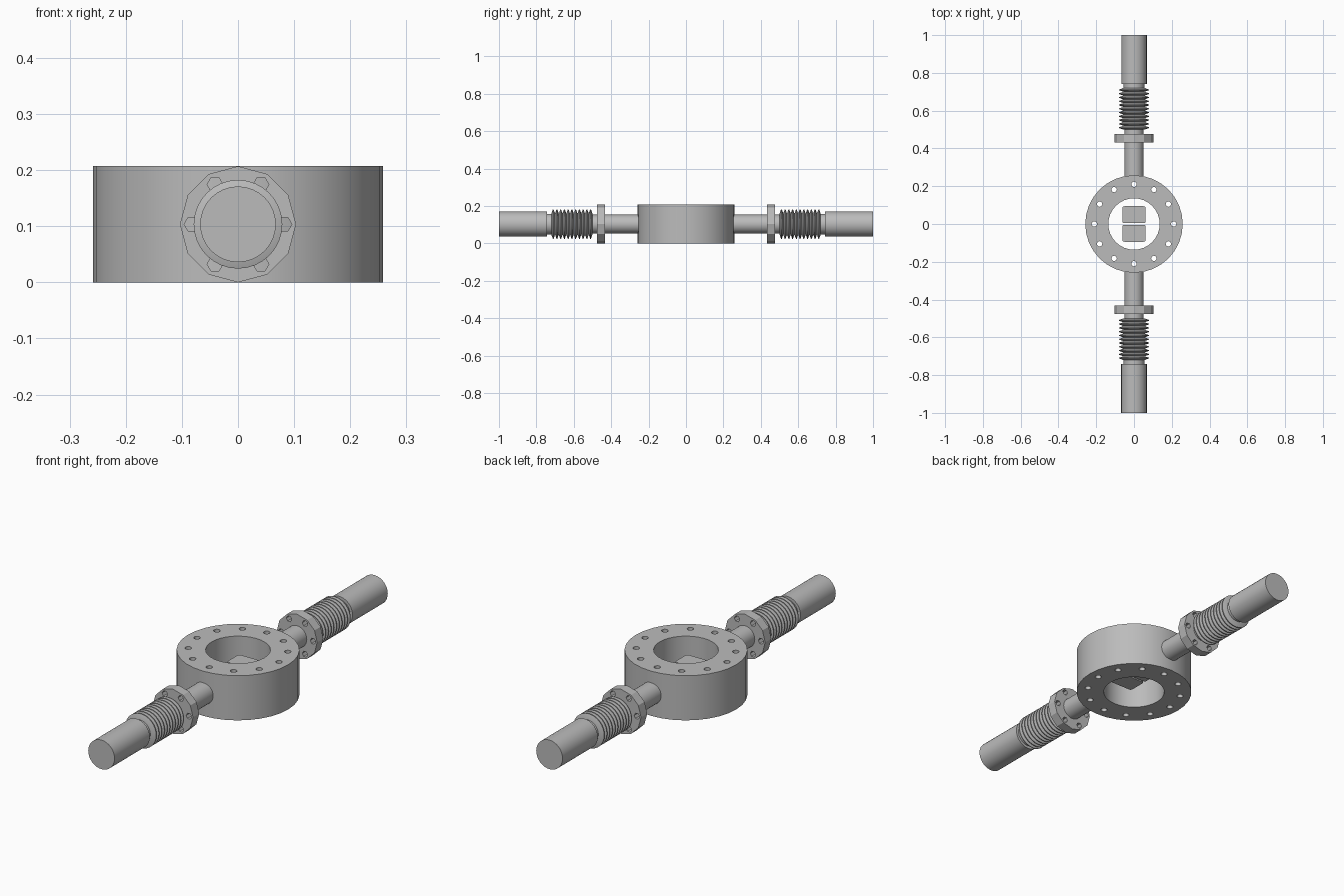
import bpy, bmesh
from math import cos, sin, pi, radians
from mathutils import Matrix, Vector

cube = bpy.data.objects.get("Cube")
if cube:
    bpy.data.objects.remove(cube, do_unlink=True)

MID = 0.1035          # height of the shared pipe axis
metal = bpy.data.materials.new("grey_metal")
metal.use_nodes = True
GREY = (0.5, 0.5, 0.5, 1)
metal.diffuse_color = GREY
metal.node_tree.nodes["Principled BSDF"].inputs["Base Color"].default_value = GREY


def lathe(bm, profile, sides, matrix=Matrix()):
    """Revolve (radius, height) points about z and cap both ends."""
    rings = []
    for r, h in profile:
        ring = []
        for i in range(sides):
            a = 2 * pi * i / sides
            ring.append(bm.verts.new(matrix @ Vector((r * cos(a), r * sin(a), h))))
        rings.append(ring)
    for low, high in zip(rings, rings[1:]):
        for i in range(sides):
            j = (i + 1) % sides
            bm.faces.new((low[i], low[j], high[j], high[i]))
    bm.faces.new(rings[0][::-1])
    bm.faces.new(rings[-1])


def make_object(name, bm):
    bmesh.ops.recalc_face_normals(bm, faces=bm.faces)
    mesh = bpy.data.meshes.new(name)
    bm.to_mesh(mesh)
    bm.free()
    mesh.materials.append(metal)
    ob = bpy.data.objects.new(name, mesh)
    bpy.context.collection.objects.link(ob)
    return ob


def solid(name, profile, sides, matrix=Matrix()):
    bm = bmesh.new()
    lathe(bm, profile, sides, matrix)
    return make_object(name, bm)


def cut(ob, cutter):
    """Subtract the cutter, bake the result and discard the cutter."""
    mod = ob.modifiers.new("holes", "BOOLEAN")
    mod.operation = "DIFFERENCE"
    mod.solver = "EXACT"
    mod.object = cutter
    cutter.hide_render = True
    bpy.context.view_layer.update()
    graph = bpy.context.evaluated_depsgraph_get()
    baked = bpy.data.meshes.new_from_object(ob.evaluated_get(graph))
    ob.modifiers.clear()
    ob.data = baked
    bpy.data.objects.remove(cutter, do_unlink=True)


def smooth(ob):
    ob.data.shade_smooth()
    ob.data.set_sharp_from_angle(angle=radians(25))


# Central ring with its bore and twelve bolt holes
ring = solid("ring_body", [(0.258, 0), (0.258, 2 * MID)], 32)
bm = bmesh.new()
lathe(bm, [(0.136, -0.1), (0.136, 0.4)], 32)
for k in range(12):
    a = k * pi / 6
    lathe(bm, [(0.014, -0.1), (0.014, 0.4)], 16,
          Matrix.Translation((0.21 * cos(a), 0.21 * sin(a), 0)))
cut(ring, make_object("ring_cutter", bm))
smooth(ring)

# Two arms: each is revolved along the pipe axis, away from the ring
for label, turn in (("front", 0), ("back", pi)):
    axis = (Matrix.Translation((0, 0, MID)) @ Matrix.Rotation(turn, 4, "Z")
            @ Matrix.Rotation(pi / 2, 4, "X"))

    # Neck pipe
    smooth(solid(label + "_neck", [(0.05, 0.24), (0.05, 0.51)], 32, axis))

    # Twelve-sided flange with six bolt holes
    flange = solid(label + "_flange", [(0.1035, 0.432), (0.1035, 0.477)], 12, axis)
    bm = bmesh.new()
    for k in range(6):
        a = k * pi / 3
        lathe(bm, [(0.014, 0.4), (0.014, 0.5)], 6,
              axis @ Matrix.Translation((0.082 * cos(a), 0.082 * sin(a), 0)))
    cut(flange, make_object("flange_cutter", bm))

    # Bellows with sharp folds
    folds, start, pitch = 11, 0.5, 0.02
    profile = [(0.056, start)]
    for k in range(folds):
        h = start + k * pitch
        profile += [(0.079, h + 0.4 * pitch), (0.079, h + 0.6 * pitch),
                    (0.056, h + pitch)]
    smooth(solid(label + "_bellows", profile, 32, axis))

    # Link and end tube
    smooth(solid(label + "_link", [(0.055, 0.71), (0.055, 0.75)], 32, axis))
    smooth(solid(label + "_end_tube", [(0.0675, 0.742), (0.0675, 1)], 32, axis))

    # Inner block with rounded upright edges
    bm = bmesh.new()
    bmesh.ops.create_cube(bm, size=1, matrix=Matrix.Translation((0, 0, MID))
                          @ Matrix.Rotation(turn, 4, "Z")
                          @ Matrix.Translation((0, -0.049, 0))
                          @ Matrix.Diagonal((0.122, 0.09, 0.06, 1)))
    upright = [e for e in bm.edges if abs(e.verts[0].co.z - e.verts[1].co.z) > 0.01]
    bmesh.ops.bevel(bm, geom=upright, offset=0.01, segments=3, profile=0.5,
                    affect="EDGES")
    make_object(label + "_inner_block", bm)
